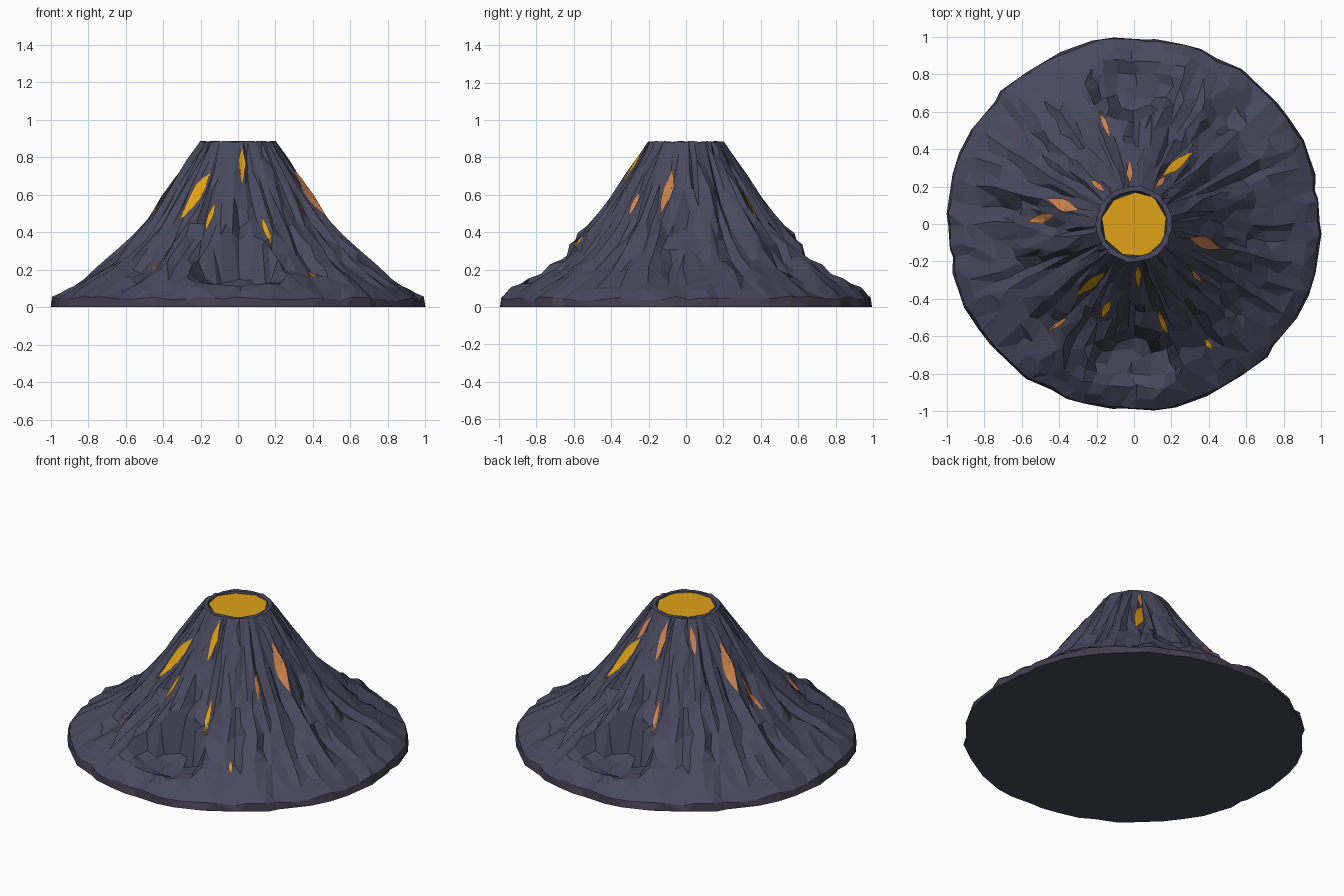
import bpy, bmesh, math, random
from mathutils import Vector, noise
from mathutils.bvhtree import BVHTree

if "Cube" in bpy.data.objects:
    bpy.data.objects.remove(bpy.data.objects["Cube"])

random.seed(7)


def material(name, rgb):
    m = bpy.data.materials.new(name)
    m.diffuse_color = (*rgb, 1)
    m.use_nodes = True
    m.node_tree.nodes["Principled BSDF"].inputs["Base Color"].default_value = m.diffuse_color
    return m


ROCK = material("basalt", (0.066, 0.066, 0.112))
SKIRT = material("dark_basalt", (0.055, 0.047, 0.075))
GOLD = material("gold_lava", (0.74, 0.36, 0.008))
ORANGE = material("orange_lava", (0.60, 0.23, 0.075))


def make_object(name, bm, mats):
    me = bpy.data.meshes.new(name)
    bm.to_mesh(me)
    bm.free()
    ob = bpy.data.objects.new(name, me)
    bpy.context.collection.objects.link(ob)
    for m in mats:
        me.materials.append(m)
    return ob


# Cone profile: radius, height, ridge strength
PROFILE = [(0.975, 0, .4), (0.965, .045, .4), (0.91, .085, .5), (0.85, .122, .7), (0.79, .16, .8),
           (0.73, .198, 1), (0.66, .25, 1), (0.60, .31, 1), (0.54, .37, 1), (0.48, .44, 1),
           (0.42, .53, .9), (0.35, .635, .8), (0.29, .73, .55), (0.235, .82, .35),
           (0.197, .885, .15), (0.172, .885, .1), (0.16, .84, 0)]
N = 96


def ridge(a, r):
    # streaks running downhill, repeating every half turn
    a = 2 * (a + 0.12 * r)
    big = noise.noise(Vector((math.cos(a) * 2.6, math.sin(a) * 2.6, r * 2)))
    fine = noise.noise(Vector((math.cos(a) * 6 + 9, math.sin(a) * 6, r * 3.5)))
    return 0.045 * big + 0.055 * (0.3 - abs(fine) * 1.6)


# Mountain body
bm = bmesh.new()
rings = []
for i, (r, z, k) in enumerate(PROFILE):
    half = []
    for j in range(N // 2):
        a = 2 * math.pi * (j + random.uniform(-.3, .3)) / N
        d = ridge(a, r) * k
        rr = r + d * 0.75
        zz = z if i in (0, 16) else z + d * 0.5
        if i in (14, 15):
            zz = z + random.uniform(-.006, .003)
        if i == 1:
            zz = z + random.uniform(-.012, .012)
        x, y = rr * math.cos(a), rr * math.sin(a)
        # hollow near the foot, front and back
        e = math.hypot(x / 0.23, (y - 0.75) / 0.16)
        if e < 1.0 and i > 1:
            zz = min(zz, 0.095 + 0.05 * e * e + random.uniform(-.012, .012))
        elif e < 1.4 and i > 1:
            zz += random.uniform(0, .025)
        half.append((x, y, zz))
    ring = half + [(-x, -y, z2) for x, y, z2 in half]
    rings.append([bm.verts.new(p) for p in ring])
for lo, hi in zip(rings, rings[1:]):
    for j in range(N):
        n = (j + 1) % N
        bm.faces.new((lo[j], lo[n], hi[n], hi[j]))
bm.faces.new(rings[0][::-1])
bm.faces.new(rings[-1])
mountain = make_object("mountain", bm, [ROCK, SKIRT])

# Break the regular grid into irregular flat facets
bpy.context.view_layer.objects.active = mountain
mountain.select_set(True)
dec = mountain.modifiers.new("facets", 'DECIMATE')
dec.ratio = 0.5
bpy.ops.object.modifier_apply(modifier=dec.name)
me = mountain.data
span = max(max(abs(v.co.x), abs(v.co.y)) for v in me.vertices)
for v in me.vertices:
    v.co.x /= span
    v.co.y /= span
    v.co.z = 0 if v.co.z < 0.004 else v.co.z
me.update()
for p in me.polygons:
    p.use_smooth = False
    if p.center.z < 0.06 and 0 <= p.normal.z < 0.6:
        p.material_index = 1

# Lava pool in the crater
bm = bmesh.new()
bmesh.ops.create_circle(bm, cap_ends=True, segments=9, radius=0.175)
for v in bm.verts:
    v.co.z = 0.878
    v.co.x += random.uniform(-.008, .008)
    v.co.y += random.uniform(-.008, .008)
make_object("lava_pool", bm, [GOLD])

# Glowing cracks: thin pointed plates following the slope
work = bmesh.new()
work.from_mesh(me)
tree = BVHTree.FromBMesh(work)
work.free()


def crack(bm, x0, y0, x1, y1, w, index):
    a, b = Vector((x0, y0, 0)), Vector((x1, y1, 0))
    side = Vector((y0 - y1, x1 - x0, 0)).normalized()
    rows = []
    for t, s in ((0, .05), (.2, .6), (.4, 1), (.6, .9), (.8, .5), (1, .05)):
        row = []
        for u in (-.5, 0, .5):
            p = a.lerp(b, t) + side * (u * s * w)
            hit, nor, _, _ = tree.ray_cast(Vector((p.x, p.y, 2)), Vector((0, 0, -1)))
            row.append(bm.verts.new(hit + nor * 0.007))
        rows.append(row)
    for lo, hi in zip(rows, rows[1:]):
        for u in range(2):
            f = bm.faces.new((lo[u], hi[u], hi[u + 1], lo[u + 1]))
            f.material_index = index


# start, end, width, colour (0 gold, 1 orange), colour of half-turn copy (None = no copy)
CRACKS = [
    (.15, .25, .31, .38, .05, 0, 0),
    (-.02, .21, -.02, .34, .035, 1, 0),
    (-.13, .45, -.18, .60, .03, 1, 0),
    (-.29, .07, -.46, .13, .06, 1, 1),
    (-.42, .05, -.56, .01, .05, 1, None),
    (-.15, .17, -.23, .23, .035, 1, None),
    (.11, .19, .17, .25, .03, 1, None),
    (-.35, -.50, -.46, -.57, .03, 1, None),
    (.37, -.61, .42, -.67, .025, 0, None),
    (-.12, -.40, -.17, -.50, .035, 0, None),
    (.30, -.25, .36, -.31, .025, 1, None),
]
bm = bmesh.new()
for x0, y0, x1, y1, w, c, c2 in CRACKS:
    crack(bm, x0, y0, x1, y1, w, c)
    if c2 is not None:
        crack(bm, -x0, -y0, -x1, -y1, w, c2)
bmesh.ops.recalc_face_normals(bm, faces=bm.faces)
for f in bm.faces:
    f.normal_update()
    if f.normal.z < 0:
        f.normal_flip()
make_object("lava_cracks", bm, [GOLD, ORANGE])
